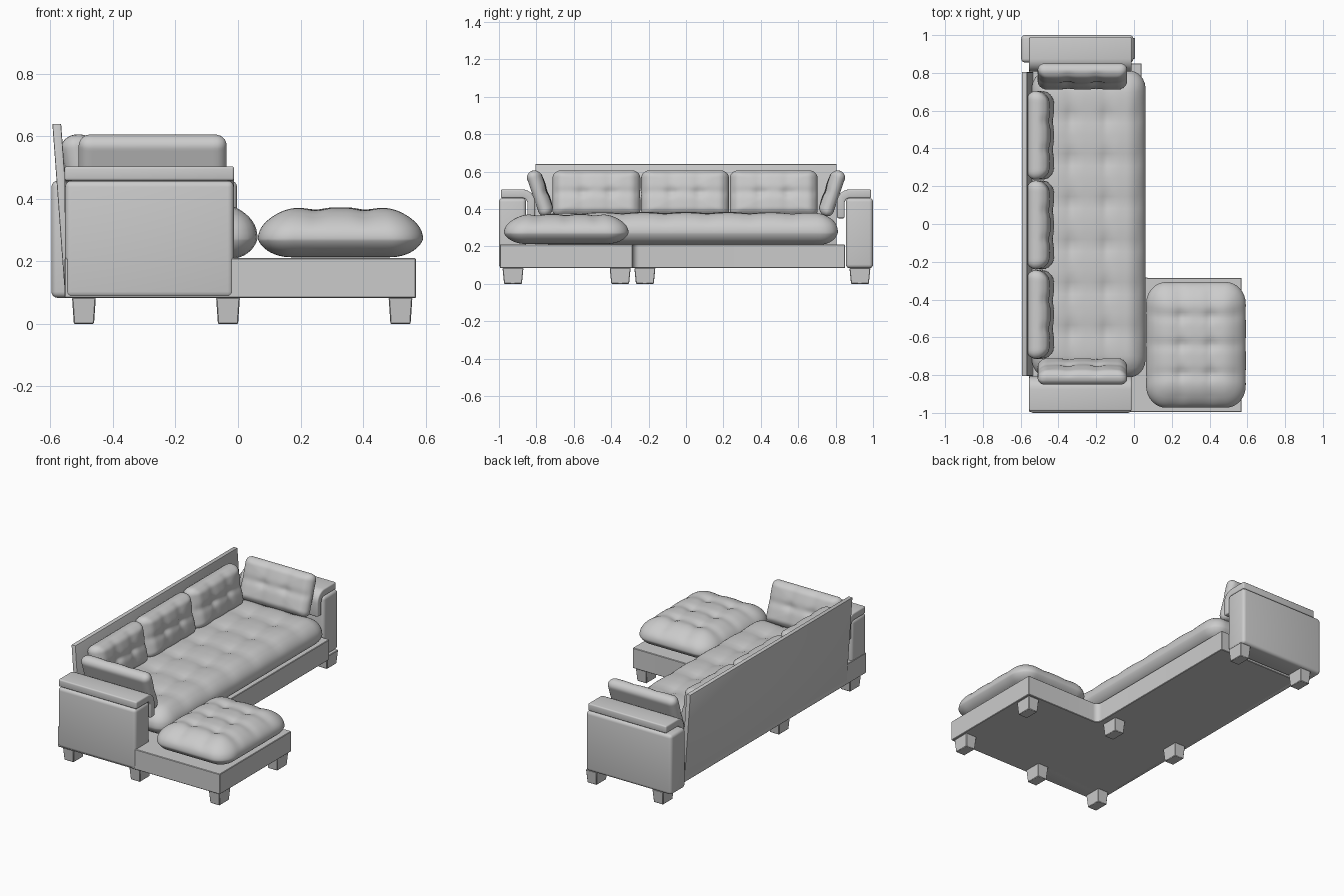
import bpy, bmesh, math
from mathutils import Vector, Matrix

if "Cube" in bpy.data.objects:
    bpy.data.objects.remove(bpy.data.objects["Cube"])


def finish(bm, name, angle=35):
    bmesh.ops.recalc_face_normals(bm, faces=bm.faces)
    me = bpy.data.meshes.new(name)
    bm.to_mesh(me)
    bm.free()
    for p in me.polygons:
        p.use_smooth = True
    me.set_sharp_from_angle(angle=math.radians(angle))
    ob = bpy.data.objects.new(name, me)
    bpy.context.collection.objects.link(ob)
    return ob


def prism(name, pts, place, lo, hi, bevel=0.005, segs=2):
    """Extrude a 2D profile between lo and hi; place(a, b, depth) gives xyz."""
    bm = bmesh.new()
    face = bm.faces.new([bm.verts.new(place(a, b, lo)) for a, b in pts])
    out = bmesh.ops.extrude_face_region(bm, geom=[face])
    move = Vector(place(0, 0, hi)) - Vector(place(0, 0, lo))
    bmesh.ops.translate(bm, vec=move, verts=[g for g in out["geom"] if isinstance(g, bmesh.types.BMVert)])
    bmesh.ops.recalc_face_normals(bm, faces=bm.faces)
    sharp = [e for e in bm.edges if e.calc_face_angle(0) > math.radians(40)]
    bmesh.ops.bevel(bm, geom=sharp, offset=bevel, segments=segs, profile=0.5, affect='EDGES')
    return finish(bm, name)


def rect(x0, x1, y0, y1):
    return [(x0, y0), (x1, y0), (x1, y1), (x0, y1)]


def arc(cx, cy, r, a0, a1, n=8):
    return [(cx + r * math.cos(math.radians(a0 + (a1 - a0) * i / n)),
             cy + r * math.sin(math.radians(a0 + (a1 - a0) * i / n))) for i in range(n + 1)]


def groove(t, n):
    """Strength of the nearest of the n-1 inner stitch lines at t in -1..1."""
    s = (t + 1) / 2 * n
    k = min(max(round(s), 1), n - 1)
    return math.exp(-(abs(s - k) / 0.2) ** 2)


def cushion(name, half, radii, cells, depth, matrix, taper=0.0, crown=0.0, cuts=30):
    """Soft rounded box, tufted on its local +z side."""
    bm = bmesh.new()
    bmesh.ops.create_cube(bm, size=2)
    bmesh.ops.subdivide_edges(bm, edges=bm.edges[:], cuts=cuts, use_grid_fill=True)
    for v in bm.verts:
        q = [v.co[i] * half[i] for i in range(3)]
        c = [max(-half[i] + radii[i], min(half[i] - radii[i], q[i])) for i in range(3)]
        d = Vector([(q[i] - c[i]) / radii[i] for i in range(3)])
        if d.length > 1e-6:
            d *= max(abs(k) for k in d) / d.length
        p = Vector([c[i] + d[i] * radii[i] for i in range(3)])
        u, w, h = p.x / half[0], p.y / half[1], p.z / half[2]
        gu, gv = groove(u, cells[0]), groove(w, cells[1])
        dent = depth * (0.3 * max(gu, gv) + 0.7 * gu * gv)
        top = max(0, min(1, h * 1.3))
        p.z += top * (-dent - crown * max(u * u, w * w))
        s = 1 - taper * max(0, (h + 0.3) / 1.3) - 0.1 * depth * max(gu, gv)
        p.x *= s
        p.y *= 1 - (1 - s) * min(1, half[0] / half[1])
        v.co = matrix @ p
    return finish(bm, name, 80)


def frame(x_axis, normal, loc):
    x, z = Vector(x_axis), Vector(normal).normalized()
    m = Matrix((x, z.cross(x), z)).transposed().to_4x4()
    m.translation = loc
    return m


def flat(a, b, d):
    return (a, b, d)


def along_x(a, b, d):
    return (d, a, b)


def along_y(a, b, d):
    return (a, d, b)


# L-shaped base with a filleted inner corner
outline = ([(-0.555, -0.995), (0.57, -0.995), (0.57, -0.285)]
           + arc(0.075, -0.25, 0.035, 270, 180, 6) + [(0.04, 0.85), (-0.555, 0.85)])
prism("base", outline, flat, 0.083, 0.21, 0.003, 1)

# Leaning back panel
prism("back_panel", [(-0.553, 0.083), (-0.525, 0.083), (-0.566, 0.64), (-0.594, 0.64)],
      along_y, -0.805, 0.805, 0.004)

# Arms with padded caps that fold over the inner edge
cap = ([(0.99, 0.458), (0.99, 0.504)] + arc(0.875, 0.436, 0.068, 90, 180)
       + [(0.807, 0.35), (0.848, 0.35)] + arc(0.876, 0.43, 0.028, 180, 90))
for side, s, x0, x1 in (("left", -1, -0.553, -0.013), ("right", 1, -0.597, -0.003)):
    prism(side + "_arm", rect(min(s * 0.855, s), max(s * 0.855, s), 0.083, 0.458),
          along_x, x0, x1, 0.02, 4)
    prism(side + "_arm_cap", [(s * a, b) for a, b in cap], along_x, -0.555, -0.012, 0.008, 3)

# Tapered feet
feet = [(-0.493, -0.925), (-0.032, -0.925), (0.52, -0.925), (0.52, -0.352),
        (-0.493, -0.22), (-0.032, -0.22), (-0.493, 0.93), (-0.032, 0.93)]
for i, (x, y) in enumerate(feet):
    bm = bmesh.new()
    bmesh.ops.create_cube(bm, size=1)
    for v in bm.verts:
        k = 1.0 if v.co.z > 0 else 0.85
        v.co = (x + v.co.x * 0.076 * k, y + v.co.y * 0.112 * k, (v.co.z + 0.5) * 0.084)
    bmesh.ops.bevel(bm, geom=bm.edges[:], offset=0.003, segments=1, affect='EDGES')
    finish(bm, "foot_%d" % (i + 1))

# Long seat cushion and chaise cushion
cushion("seat_cushion", (0.305, 0.815, 0.088), (0.09, 0.1, 0.085), (3, 7), 0.022,
        Matrix.Translation((-0.24, 0, 0.296)), taper=0.07, crown=0.008, cuts=48)
cushion("chaise_cushion", (0.268, 0.337, 0.08), (0.11, 0.12, 0.078), (3, 4), 0.022,
        Matrix.Translation((0.328, -0.64, 0.293)), taper=0.12, crown=0.006, cuts=36)

# Three back cushions leaning on the panel
a = math.radians(11)
for i in range(3):
    cushion("back_cushion_%d" % (i + 1), (0.236, 0.128, 0.058), (0.045, 0.04, 0.054), (3, 2), 0.02,
            frame((0, 1, 0), (math.cos(a), 0, math.sin(a)), (-0.492, -0.479 + 0.474 * i, 0.482)),
            taper=0.05, crown=0.01)

# Side cushions leaning on the arms
a = math.radians(19)
for side, s in (("left", -1), ("right", 1)):
    cushion(side + "_side_cushion", (0.238, 0.128, 0.043), (0.035, 0.035, 0.041), (3, 2), 0.016,
            frame((s, 0, 0), (0, -s * math.cos(a), math.sin(a)), (-0.273, s * 0.778, 0.485)),
            taper=0.04, crown=0.008)
